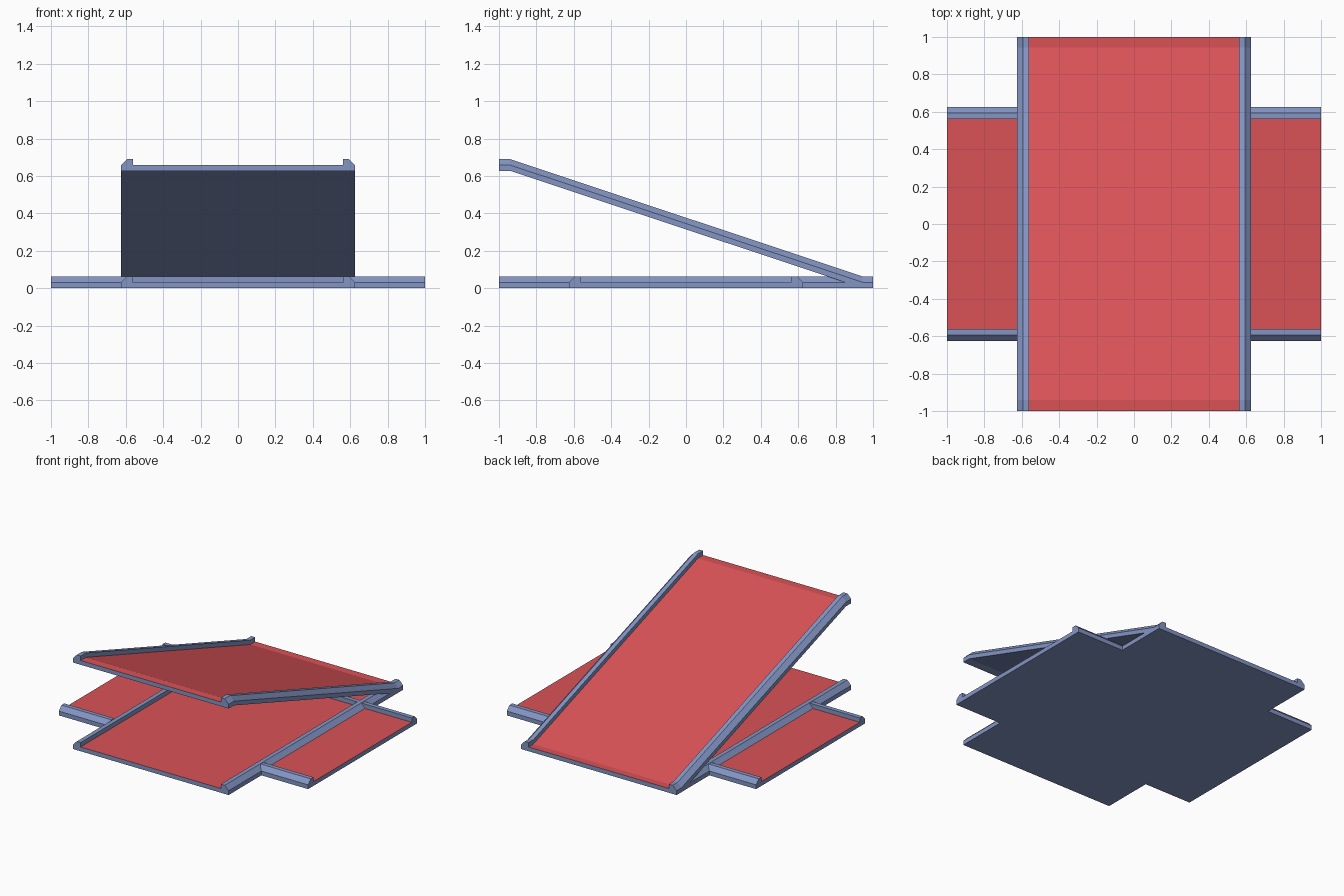
import bpy
import bmesh
from math import pi
from mathutils import Matrix

if "Cube" in bpy.data.objects:
    bpy.data.objects.remove(bpy.data.objects["Cube"], do_unlink=True)


def material(name, rgb):
    m = bpy.data.materials.new(name)
    m.use_nodes = True
    m.diffuse_color = (*rgb, 1)
    m.node_tree.nodes["Principled BSDF"].inputs["Base Color"].default_value = (*rgb, 1)
    return m


BLUE = material("slate blue", (0.23, 0.30, 0.55))
RED = material("coral red", (0.70, 0.085, 0.095))

# Shared track dimensions
HALF, MID, INNER = 0.625, 0.594, 0.5625
FLOOR, TOP = 0.031, 0.0625

# Cross-section: slab with a raised, outward-chamfered rail on each side
right_side = [(HALF, 0), (HALF, FLOOR), (MID, TOP), (INNER, TOP), (INNER, FLOOR)]
TRACK = right_side + [(-x, z) for x, z in reversed(right_side)]
RAIL = [(HALF, FLOOR), (MID, TOP), (INNER, TOP), (INNER, FLOOR)]


def sweep(name, profile, path, turn=0.0, red_edge=None):
    """Sweep an upright profile along (y, z) path points, then turn about z."""
    bm = bmesh.new()
    rings = [[bm.verts.new((x, y, z + lift)) for x, z in profile] for y, lift in path]
    n = len(profile)
    for a, b in zip(rings, rings[1:]):
        for i in range(n):
            j = (i + 1) % n
            face = bm.faces.new((a[i], a[j], b[j], b[i]))
            face.material_index = int(i == red_edge)
    bm.faces.new(rings[0])
    bm.faces.new(rings[-1])
    bmesh.ops.recalc_face_normals(bm, faces=bm.faces)
    bmesh.ops.rotate(bm, verts=bm.verts, matrix=Matrix.Rotation(turn, 3, "Z"))
    mesh = bpy.data.meshes.new(name)
    bm.to_mesh(mesh)
    bm.free()
    mesh.materials.append(BLUE)
    mesh.materials.append(RED)
    obj = bpy.data.objects.new(name, mesh)
    bpy.context.collection.objects.link(obj)
    return obj


BED = 4  # profile edge forming the running surface

# Level track, ending where the ramp foot takes over
sweep("lower_track", TRACK, [(-1, 0), (0.945, 0)], red_edge=BED)

# Ramp with short level ends
RISE = 0.627
sweep("ramp", TRACK, [(-1, RISE), (-0.94, RISE), (0.945, 0), (1, 0)], red_edge=BED)

# Side branches
for name, turn in (("left_branch", -pi / 2), ("right_branch", pi / 2)):
    sweep(name, TRACK, [(0.6, 0), (1, 0)], turn, BED)

# Rail closing the junction under the ramp
sweep("junction_rail", RAIL, [(-INNER, 0), (INNER, 0)], pi / 2)
